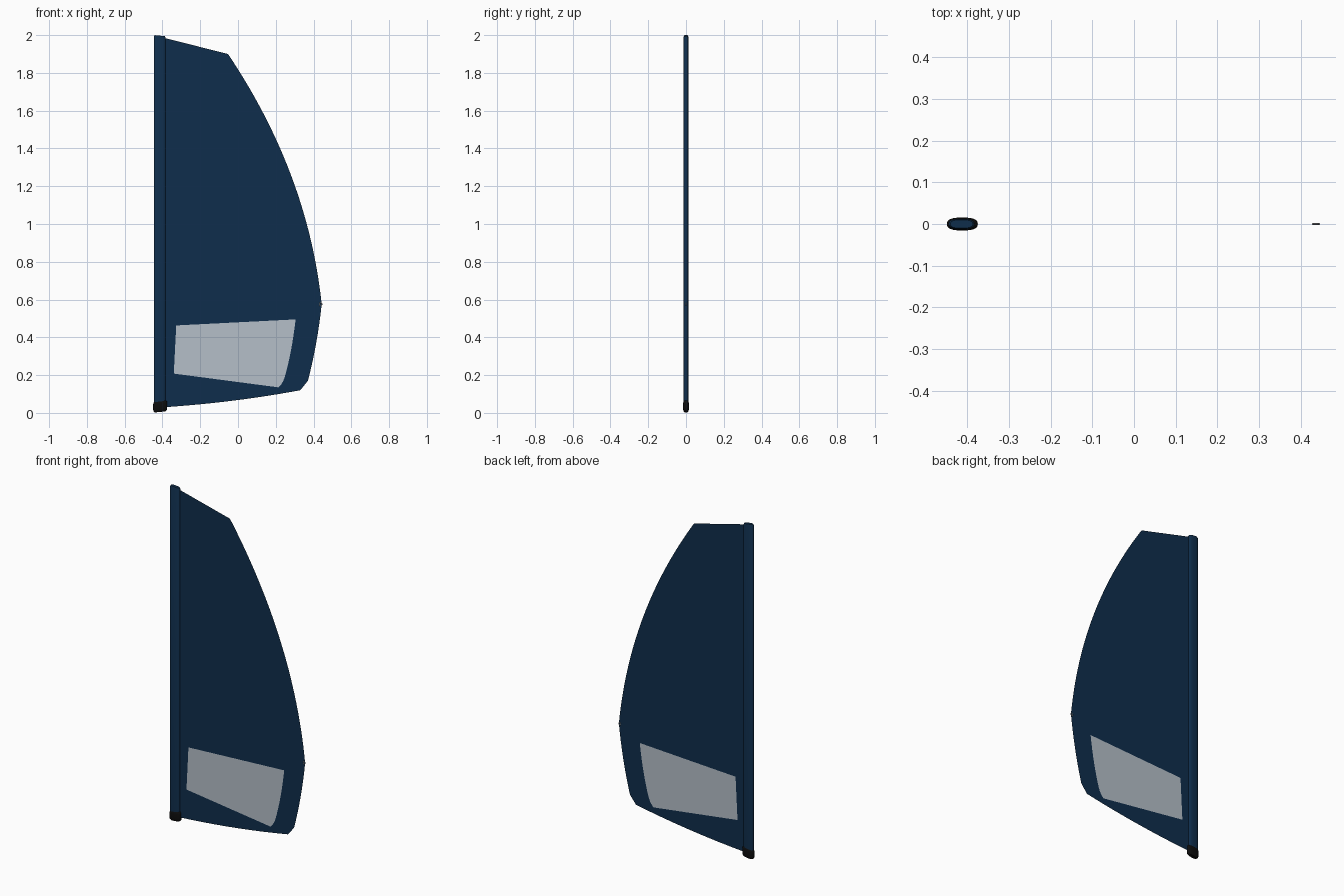
import bpy, bmesh, math
from mathutils import Vector
from mathutils.geometry import tessellate_polygon

if "Cube" in bpy.data.objects:
    bpy.data.objects.remove(bpy.data.objects["Cube"])


def material(name, color):
    m = bpy.data.materials.new(name)
    m.diffuse_color = color
    m.use_nodes = True
    m.node_tree.nodes["Principled BSDF"].inputs["Base Color"].default_value = m.diffuse_color
    return m


NAVY = material("navy cloth", (0.0048, 0.027, 0.072, 1))
CLEAR = material("pale window film", (0.46, 0.52, 0.58, 1))
BLACK = material("black rubber", (0.004, 0.004, 0.004, 1))
METAL = material("grey metal", (0.3, 0.3, 0.3, 1))


def finish(name, bm, mat, smooth=False):
    me = bpy.data.meshes.new(name)
    bm.to_mesh(me)
    bm.free()
    me.materials.append(mat)
    ob = bpy.data.objects.new(name, me)
    bpy.context.collection.objects.link(ob)
    if smooth:
        bpy.context.view_layer.objects.active = ob
        ob.select_set(True)
        bpy.ops.object.shade_smooth_by_angle(angle=math.radians(50))
        ob.select_set(False)
    return ob


def arc(a, c, b, n):
    """Quadratic curve from a to b pulled towards c, without its last point."""
    a, b, c = Vector(a), Vector(b), Vector(c)
    return [a * (1 - t) ** 2 + c * 2 * t * (1 - t) + b * t * t
            for t in (i / n for i in range(n))]


def sheet(name, loops, mat):
    """Flat cloth panel in the xz plane; later loops are holes."""
    loops = [[Vector((p[0], 0, p[1])) for p in loop] for loop in loops]
    bm = bmesh.new()
    verts = [bm.verts.new(p) for loop in loops for p in loop]
    for tri in tessellate_polygon(loops):
        bm.faces.new([verts[i] for i in tri])
    bmesh.ops.recalc_face_normals(bm, faces=bm.faces)
    bm.faces.ensure_lookup_table()
    if bm.faces[0].normal.y > 0:
        bmesh.ops.reverse_faces(bm, faces=bm.faces)
    return finish(name, bm, mat)


def sleeve(name, rings, mat, x0, n=32):
    """Rounded flat tube; each ring is (z, half width, half depth, tilt)."""
    bm = bmesh.new()
    rows = []
    for z, w, d, tilt in rings:
        row = []
        for i in range(n):
            a = 2 * math.pi * i / n
            c, s = math.cos(a), math.sin(a)
            x = w * math.copysign(abs(c) ** 0.75, c)
            y = d * math.copysign(abs(s) ** 0.75, s)
            row.append(bm.verts.new((x0 + x, y, z + tilt * x)))
        rows.append(row)
    for lo, hi in zip(rows, rows[1:]):
        for i in range(n):
            j = (i + 1) % n
            bm.faces.new((lo[i], lo[j], hi[j], hi[i]))
    bm.faces.new(rows[0][::-1])
    bm.faces.new(rows[-1])
    return finish(name, bm, mat, True)


# Sail cloth with an opening for the window
window = ([(-0.34, 0.208), (-0.327, 0.463)]
          + arc((0.305, 0.495), (0.285, 0.32), (0.247, 0.188), 8)
          + arc((0.247, 0.188), (0.238, 0.158), (0.215, 0.135), 3)
          + [Vector((0.215, 0.135))])
outline = ([(-0.39, 1.985)]
           + arc((-0.053, 1.90), (0.37, 1.27), (0.443, 0.575), 28)
           + arc((0.443, 0.575), (0.42, 0.36), (0.37, 0.17), 8)
           + [(0.37, 0.17)]
           + arc((0.33, 0.12), (-0.02, 0.055), (-0.39, 0.03), 12)
           + [(-0.39, 0.03)])
sheet("sail_cloth", [outline, window], NAVY)
sheet("sail_window", [window], CLEAR)

# Mast sleeve along the leading edge
sleeve("mast_sleeve", [(0.05, 0.031, 0.0125, 0), (1.99, 0.031, 0.0125, -0.1),
                       (1.997, 0.027, 0.010, -0.1)], NAVY, -0.414)

# Rubber boot at the foot of the mast
sleeve("mast_boot", [(0.005, 0.028, 0.010, 0.1), (0.012, 0.035, 0.014, 0.1),
                     (0.020, 0.037, 0.0155, 0.1), (0.050, 0.037, 0.0155, 0.1),
                     (0.058, 0.035, 0.014, 0.1), (0.064, 0.028, 0.010, 0.1)],
       BLACK, -0.412)

# Metal eyelet at the outer corner
bpy.ops.mesh.primitive_torus_add(location=(0.437, 0, 0.575),
                                 rotation=(math.pi / 2, 0, 0),
                                 major_radius=0.0075, minor_radius=0.002,
                                 major_segments=20, minor_segments=8)
eyelet = bpy.context.object
eyelet.name = "sheet_eyelet"
eyelet.data.materials.append(METAL)
bpy.ops.object.shade_smooth_by_angle()
